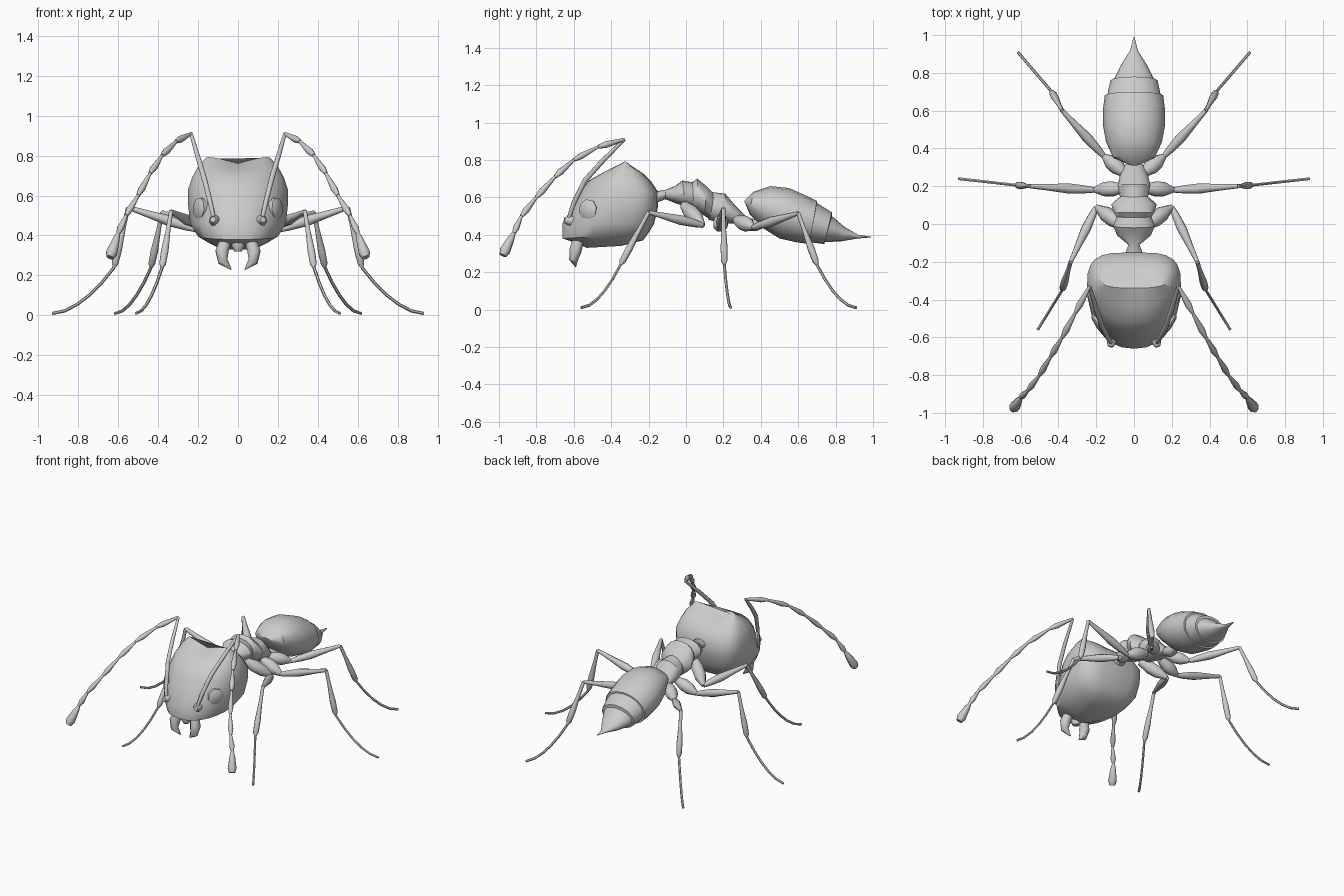
import bpy
import bmesh
import math
from mathutils import Vector

default_cube = bpy.data.objects.get("Cube")
if default_cube:
    bpy.data.objects.remove(default_cube, do_unlink=True)

# One plain grey for the whole insect
grey = bpy.data.materials.new("plain grey")
grey.use_nodes = True
grey_value = (.6, .6, .6, 1)
grey.diffuse_color = grey_value
for node in grey.node_tree.nodes:
    if node.type == 'BSDF_PRINCIPLED':
        node.inputs["Base Color"].default_value = grey_value


def skin(name, rings, mirrored=False, sharp_angle=50):
    """Bridge equal rings of points into one closed, smooth-shaded object."""
    bm = bmesh.new()
    loops = [[bm.verts.new(point) for point in ring] for ring in rings]
    count = len(loops[0])
    for lower, upper in zip(loops, loops[1:]):
        for i in range(count):
            j = (i + 1) % count
            bm.faces.new((lower[i], lower[j], upper[j], upper[i]))
    bm.faces.new(loops[0][::-1])
    bm.faces.new(loops[-1])
    bmesh.ops.recalc_face_normals(bm, faces=bm.faces)
    mesh = bpy.data.meshes.new(name)
    bm.to_mesh(mesh)
    bm.free()
    mesh.materials.append(grey)
    part = bpy.data.objects.new(name, mesh)
    bpy.context.collection.objects.link(part)
    bpy.ops.object.select_all(action='DESELECT')
    part.select_set(True)
    bpy.context.view_layer.objects.active = part
    bpy.ops.object.shade_smooth_by_angle(angle=math.radians(sharp_angle))
    if mirrored:
        mirror = part.modifiers.new("mirror", 'MIRROR')
        mirror.use_axis[0] = True
        mirror.use_mirror_merge = False
    return part


def tube(name, points, radii, sides=8, mirrored=True):
    """Sweep a round section of changing radius along a path."""
    points = [Vector(p) for p in points]
    side = Vector((.3, .9, .2))
    rings = []
    for i, (point, radius) in enumerate(zip(points, radii)):
        before = points[max(i - 1, 0)]
        after = points[min(i + 1, len(points) - 1)]
        tangent = (after - before).normalized()
        side = (side - tangent * side.dot(tangent)).normalized()
        other = tangent.cross(side)
        ring = []
        for k in range(sides):
            angle = math.tau * k / sides
            ring.append(point + radius * (side * math.cos(angle) + other * math.sin(angle)))
        rings.append(ring)
    return skin(name, rings, mirrored)


def limb(name, start, end, profile):
    """Straight limb whose profile lists (fraction along, radius)."""
    start, end = Vector(start), Vector(end)
    points = [start.lerp(end, fraction) for fraction, radius in profile]
    return tube(name, points, [radius for fraction, radius in profile])


def body(name, sections, sides=16, sharp_angle=35):
    """Sections give top y, top z, bottom y, bottom z and half width."""
    rings = []
    for top_y, top_z, low_y, low_z, width in sections:
        top, low = Vector((0, top_y, top_z)), Vector((0, low_y, low_z))
        centre, reach = (top + low) / 2, (top - low) / 2
        ring = []
        for k in range(sides):
            angle = math.tau * k / sides
            across = Vector((width * math.sin(angle), 0, 0))
            ring.append(centre + reach * math.cos(angle) + across)
        rings.append(ring)
    return skin(name, rings, False, sharp_angle)


def signed_power(value, exponent):
    return math.copysign(abs(value) ** exponent, value)


# Head: level sections, boxy behind, tapering at the face, notched on top
# Each row: front y, front z, back y, back z, half width, depth of the notch
head_sections = [
    (-.53, .33, -.35, .34, .09, 0),
    (-.60, .36, -.23, .37, .15, 0),
    (-.66, .38, -.20, .41, .20, 0),
    (-.66, .46, -.17, .46, .24, 0),
    (-.60, .56, -.15, .55, .25, 0),
    (-.57, .63, -.15, .63, .25, 0),
    (-.52, .69, -.19, .69, .23, 0),
    (-.44, .75, -.23, .74, .20, .02),
    (-.34, .80, -.30, .78, .16, .04),
]
head_rings = []
head_sides = 24
for front_y, front_z, back_y, back_z, width, notch in head_sections:
    front, back = Vector((0, front_y, front_z)), Vector((0, back_y, back_z))
    ring = []
    for k in range(head_sides):
        angle = math.tau * k / head_sides
        depth, across = math.sin(angle), math.cos(angle)
        exponent = .55 if depth > 0 else .85
        depth = signed_power(depth, exponent)
        across = signed_power(across, exponent)
        taper = 1 + .15 * min(depth, 0)
        point = (front + back) / 2 + (back - front) / 2 * depth
        point.x = width * across * taper
        point.z -= notch * (1 - abs(across))
        ring.append(point)
    head_rings.append(ring)
skin("head", head_rings, False, 40)

# Eyes: low domes with a crisp rim
eye_centre = Vector((.187, -.52, .535))
eye_normal = Vector((.85, -.5, .05)).normalized()
tube("eyes", [eye_centre + eye_normal * step for step in (-.04, .012, .022)],
     (.05, .055, .04))

# Jaws and the small lip between them
tube("mandibles",
     [(.06, -.57, .39), (.08, -.59, .32), (.075, -.60, .27), (.035, -.59, .23)],
     (.03, .035, .026, .003))
tube("lip", [(0, -.58, .38), (0, -.58, .35), (0, -.58, .32)],
     (.03, .035, .02), mirrored=False)

# Antennae: socket, long first joint, then a chain of beads ending in a club
limb("antenna_sockets", (.11, -.59, .47), (.125, -.65, .48),
     [(0, .03), (.5, .028), (1, .015)])
elbow = (.235, -.33, .91)
tube("antenna_scapes",
     [(.12, -.63, .48), (.14, -.60, .57), (.17, -.54, .69), (.20, -.45, .79), elbow],
     (.01, .013, .014, .013, .009))
antenna_path = [elbow, (.31, -.47, .87), (.38, -.60, .80), (.44, -.70, .71),
                (.50, -.80, .60), (.56, -.88, .50), (.60, -.92, .41)]
for start, end in zip(antenna_path, antenna_path[1:]):
    limb("antenna_bead", start, end, [(0, .008), (.7, .018), (1, .01)])
limb("antenna_clubs", antenna_path[-1], (.64, -.98, .29),
     [(0, .01), (.25, .019), (.8, .03), (1, .02)])

# Thorax in three overlapping segments
body("pronotum", [
    (-.17, .63, -.16, .57, .05),
    (-.11, .64, -.11, .59, .03),
    (-.06, .66, -.06, .57, .09),
    (-.02, .69, 0, .55, .11),
    (.04, .68, .05, .53, .09),
])
body("mesonotum", [
    (.02, .67, .02, .54, .08),
    (.06, .70, .07, .52, .11),
    (.11, .66, .10, .50, .12),
    (.15, .62, .13, .48, .08),
])
body("propodeum", [
    (.12, .63, .12, .48, .07),
    (.21, .62, .20, .46, .087),
    (.26, .56, .25, .46, .075),
    (.32, .50, .30, .45, .05),
    (.34, .47, .33, .45, .02),
])

# Waist node and abdomen with stepped plates and a pointed sting
body("waist", [
    (.30, .48, .30, .45, .02),
    (.34, .49, .34, .42, .04),
    (.38, .48, .38, .42, .04),
    (.44, .49, .42, .44, .02),
])
body("abdomen", [
    (.31, .58, .32, .56, .03),
    (.36, .63, .34, .51, .11),
    (.45, .66, .42, .43, .148),
    (.55, .65, .50, .38, .165),
    (.64, .61, .59, .36, .163),
    (.70, .58, .66, .35, .155),
    (.70, .57, .66, .36, .142),
    (.78, .52, .74, .35, .125),
    (.78, .50, .74, .36, .11),
    (.85, .44, .83, .365, .07),
    (.92, .40, .92, .38, .02),
    (.99, .39, .99, .386, .003),
])

# Legs: the joints of one side, mirrored to the other
leg_joints = {
    "front": [(.06, -.01, .56), (.20, .09, .45), (.335, -.20, .52),
              (.38, -.35, .24), (.51, -.56, .01)],
    "middle": [(.06, .19, .49), (.21, .18, .43), (.55, .20, .54),
               (.62, .205, .24), (.93, .24, .01)],
    "hind": [(.05, .27, .48), (.16, .36, .44), (.38, .60, .515),
             (.435, .70, .24), (.615, .91, .01)],
}
coxa_profile = [(0, .025), (.35, .042), (.65, .04), (.9, .022), (1, .015)]
femur_profile = [(0, .014), (.15, .021), (.4, .027), (.7, .018), (1, .011)]
tibia_profile = [(0, .011), (.3, .012), (.7, .02), (.93, .018), (1, .008)]
for place, (hip, trochanter, knee, ankle, toe) in leg_joints.items():
    limb(place + "_coxae", hip, trochanter, coxa_profile)
    limb(place + "_femurs", trochanter, knee, femur_profile)
    limb(place + "_tibias", knee, ankle, tibia_profile)
    # The foot droops in a curve that flattens out at the ground
    foot_path = []
    for step in range(6):
        along = step / 5
        point = Vector(ankle).lerp(Vector(toe), along)
        point.z = toe[2] + (ankle[2] - toe[2]) * (1 - along) ** 1.8
        foot_path.append(point)
    tube(place + "_feet", foot_path, [.008] * len(foot_path), sides=6)
